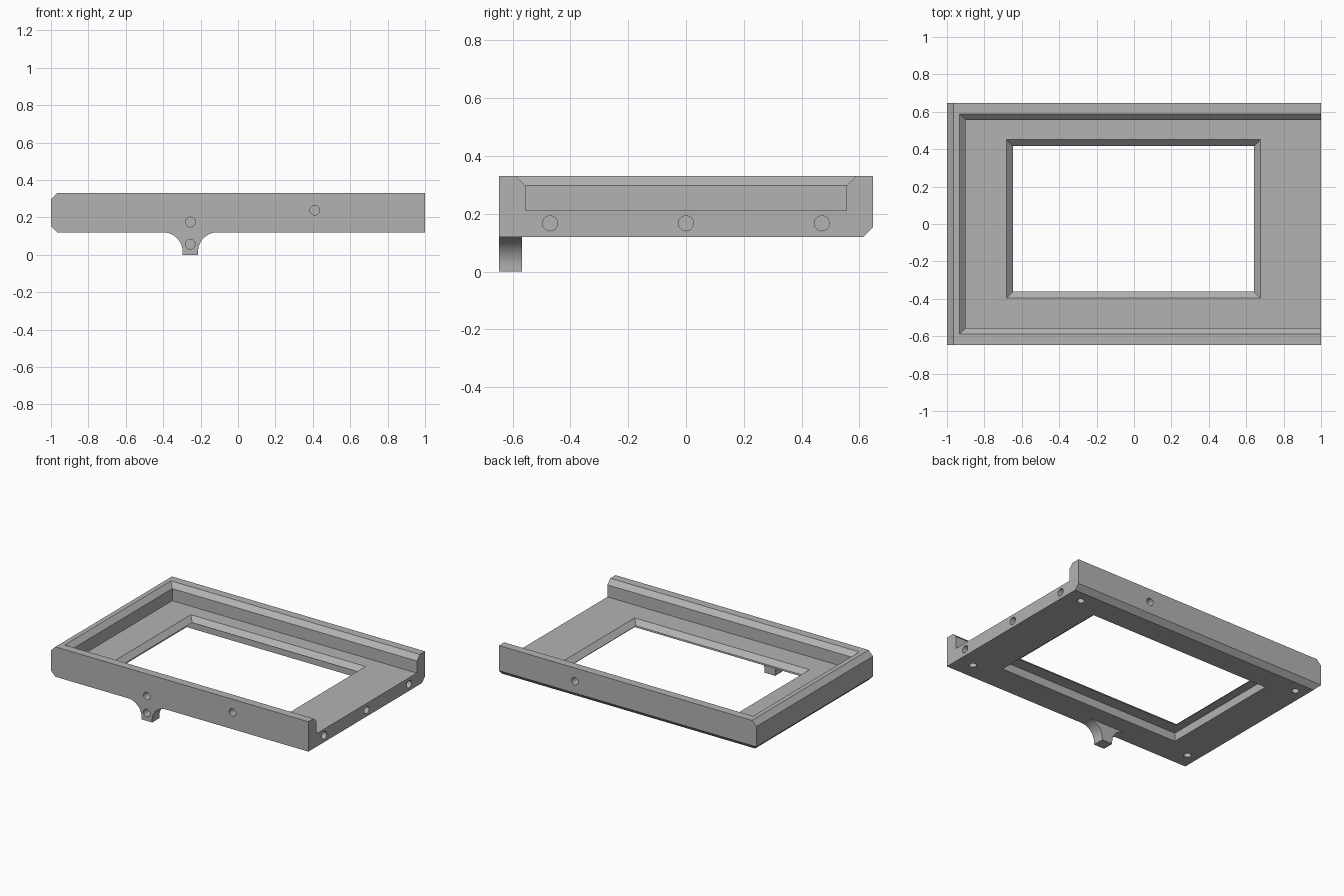
import bpy
import bmesh
from math import sin, cos, pi, radians
from mathutils import Vector

cube = bpy.data.objects.get("Cube")
if cube:
    bpy.data.objects.remove(cube, do_unlink=True)

gray = bpy.data.materials.new("plain gray")
gray.use_nodes = True
gray.diffuse_color = (0.45, 0.45, 0.45, 1)
gray.node_tree.nodes["Principled BSDF"].inputs["Base Color"].default_value = (0.45, 0.45, 0.45, 1)


def loft(name, rings):
    """Solid through a stack of rings that all have the same number of points."""
    bm = bmesh.new()
    loops = [[bm.verts.new(p) for p in ring] for ring in rings]
    bm.faces.new(loops[0])
    bm.faces.new(loops[-1])
    n = len(loops[0])
    for a, b in zip(loops, loops[1:]):
        for i in range(n):
            j = (i + 1) % n
            bm.faces.new((a[i], a[j], b[j], b[i]))
    bmesh.ops.recalc_face_normals(bm, faces=bm.faces)
    mesh = bpy.data.meshes.new(name)
    bm.to_mesh(mesh)
    bm.free()
    mesh.materials.append(gray)
    obj = bpy.data.objects.new(name, mesh)
    bpy.context.collection.objects.link(obj)
    return obj


def rect_ring(x0, x1, y0, y1, z):
    return [(x0, y0, z), (x1, y0, z), (x1, y1, z), (x0, y1, z)]


def drill(center, direction, depth, radius=0.026, sides=32):
    """Blind round hole going from a surface point along a direction."""
    d = Vector(direction)
    u = d.orthogonal().normalized()
    v = d.cross(u)
    rings = []
    for t in (-0.03, depth):
        c = Vector(center) + d * t
        rings.append([c + radius * (u * cos(2 * pi * i / sides) + v * sin(2 * pi * i / sides))
                      for i in range(sides)])
    return loft("hole_cutter", rings)


# Frame outline with chamfered closed end and a filleted foot
FRONT, BACK, BASE, TOP, BEVEL = -0.647, 0.647, 0.12, 0.33, 0.034
FOOT_X, FOOT_HALF, FILLET = -0.255, 0.041, 0.105
foot = [(FOOT_HALF + FILLET * (1 - cos(a)), BASE - FILLET * (1 - sin(a)))
        for a in (pi / 2 * i / 16 for i in range(17))]
right_foot = [(FOOT_X + x, z) for x, z in foot]
left_foot = [(FOOT_X - x, z) for x, z in reversed(foot)]
outline = ([(-1 + BEVEL, BASE)] + left_foot
           + [(FOOT_X - FOOT_HALF, 0), (FOOT_X + FOOT_HALF, 0)] + right_foot
           + [(1, BASE), (1, TOP), (-1 + BEVEL, TOP), (-1, TOP - BEVEL), (-1, BASE + BEVEL)])
frame = loft("tray_frame", [[(x, y, z) for x, z in outline] for y in (FRONT, BACK)])

# Underside trim: keeps the foot at the front only and bevels the back lower edge
trim = [(-0.567, -0.1), (0.8, -0.1), (0.8, BASE + 0.8 - BACK + BEVEL),
        (BACK - BEVEL, BASE), (-0.567, BASE)]
cutters = [loft("underside_cutter", [[(x, y, z) for y, z in trim] for x in (-1.2, 1.2)])]

# Pocket with sloped rim, open at one end
FLOOR, RIM = 0.212, 0.297
cutters.append(loft("pocket_cutter", [
    rect_ring(-0.9 - s, 1.2, -0.556 - s, 0.556 + s, z)
    for z, s in ((FLOOR, 0), (RIM, 0), (RIM + 0.06, 0.06))]))

# Window with sloped edge, and the wider recess beneath it
LEDGE = FLOOR - BEVEL
cutters.append(loft("window_cutter", [
    rect_ring(-0.648 - s, 0.642 + s, -0.362 - s, 0.417 + s, z)
    for z, s in ((LEDGE - 0.03, 0), (LEDGE, 0), (FLOOR + 0.02, BEVEL + 0.02))]))
cutters.append(loft("recess_cutter", [
    rect_ring(-0.71, 0.71, -0.445, 0.445, z) for z in (0.05, LEDGE)]))

# Screw holes in the front, back, open end and underside
for x, z in ((FOOT_X, 0.175), (FOOT_X, 0.056), (0.41, 0.238)):
    cutters.append(drill((x, FRONT, z), (0, 1, 0), 0.06))
cutters.append(drill((0.41, BACK, 0.238), (0, -1, 0), 0.06))
for y in (-0.47, 0, 0.47):
    cutters.append(drill((1, y, 0.167), (-1, 0, 0), 0.08))
for x in (-0.885, 0.885):
    for y in (-0.53, 0.53):
        cutters.append(drill((x, y, BASE), (0, 0, 1), 0.06, 0.024))

bpy.context.view_layer.objects.active = frame
frame.select_set(True)
for cutter in cutters:
    mod = frame.modifiers.new("cut", 'BOOLEAN')
    mod.operation = 'DIFFERENCE'
    mod.solver = 'EXACT'
    mod.object = cutter
    bpy.ops.object.modifier_apply(modifier=mod.name)
    bpy.data.objects.remove(cutter, do_unlink=True)

bpy.ops.object.shade_smooth_by_angle(angle=radians(25))
